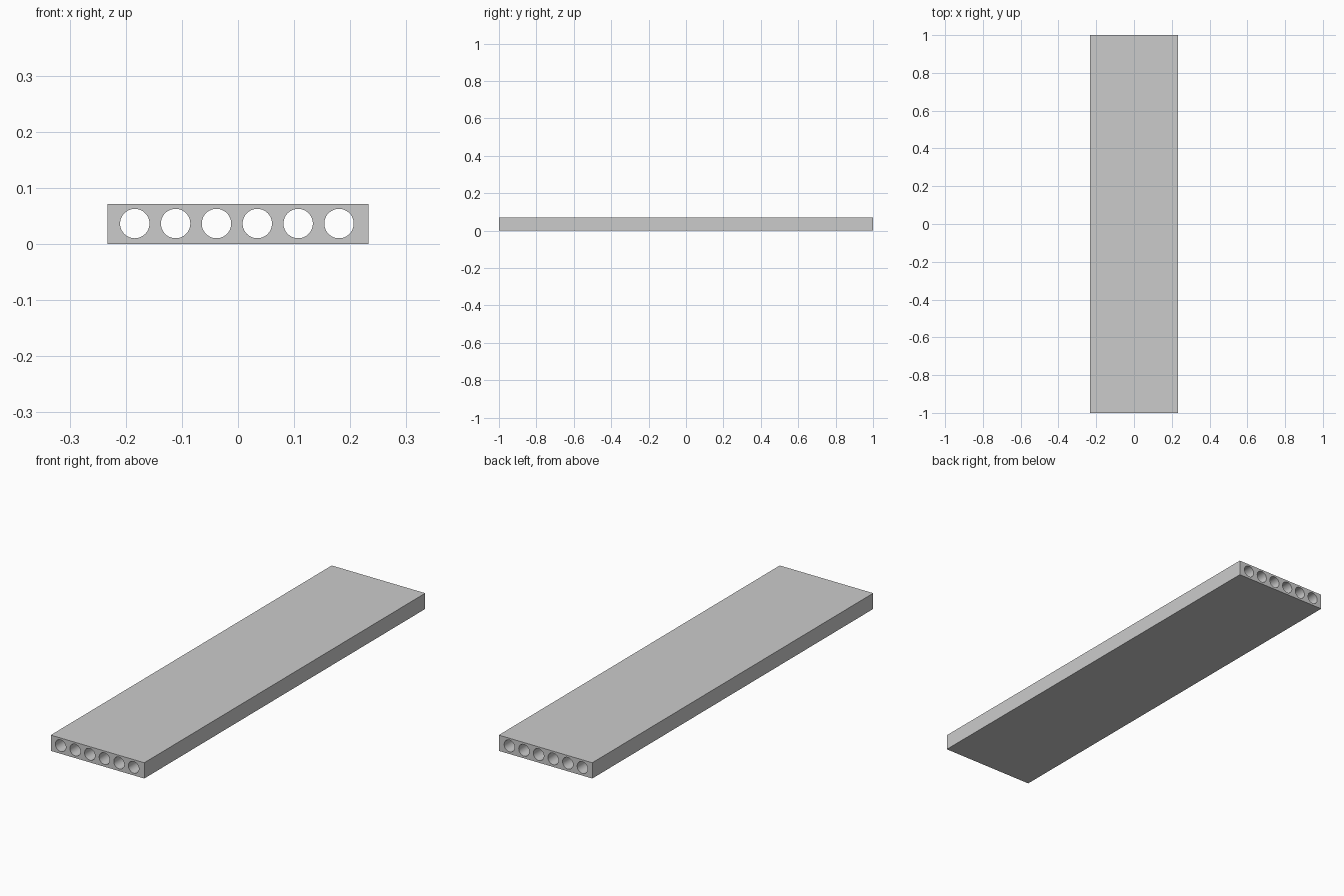
import bpy, bmesh, math
from mathutils import Matrix

if "Cube" in bpy.data.objects:
    bpy.data.objects.remove(bpy.data.objects["Cube"])

LENGTH, WIDTH, HEIGHT = 2.0, 0.466, 0.071
CORES, PITCH, RADIUS = 6, 0.0728, 0.0262
CORE_X, CORE_Z = -0.002, 0.0363


def make_object(name, bm):
    mesh = bpy.data.meshes.new(name)
    bm.to_mesh(mesh)
    bm.free()
    obj = bpy.data.objects.new(name, mesh)
    bpy.context.collection.objects.link(obj)
    return obj


# Solid slab
bm = bmesh.new()
bmesh.ops.create_cube(bm, size=1, matrix=Matrix.Translation((0, 0, HEIGHT / 2))
                      @ Matrix.Diagonal((WIDTH, LENGTH, HEIGHT, 1)))
slab = make_object("hollow_core_slab", bm)

# Row of round cores running the full length
bm = bmesh.new()
for i in range(CORES):
    x = CORE_X + (i - (CORES - 1) / 2) * PITCH
    bmesh.ops.create_cone(bm, cap_ends=True, segments=48, radius1=RADIUS, radius2=RADIUS,
                          depth=LENGTH + 0.2,
                          matrix=Matrix.Translation((x, 0, CORE_Z))
                          @ Matrix.Rotation(math.pi / 2, 4, 'X'))
cutter = make_object("core_cutter", bm)
cutter.hide_render = True

# Cut the cores, then drop the cutter
mod = slab.modifiers.new("cores", 'BOOLEAN')
mod.operation = 'DIFFERENCE'
mod.solver = 'EXACT'
mod.object = cutter
bpy.context.view_layer.objects.active = slab
slab.select_set(True)
bpy.ops.object.modifier_apply(modifier=mod.name)
bpy.data.objects.remove(cutter)
bpy.ops.object.shade_smooth_by_angle(angle=math.radians(30))
